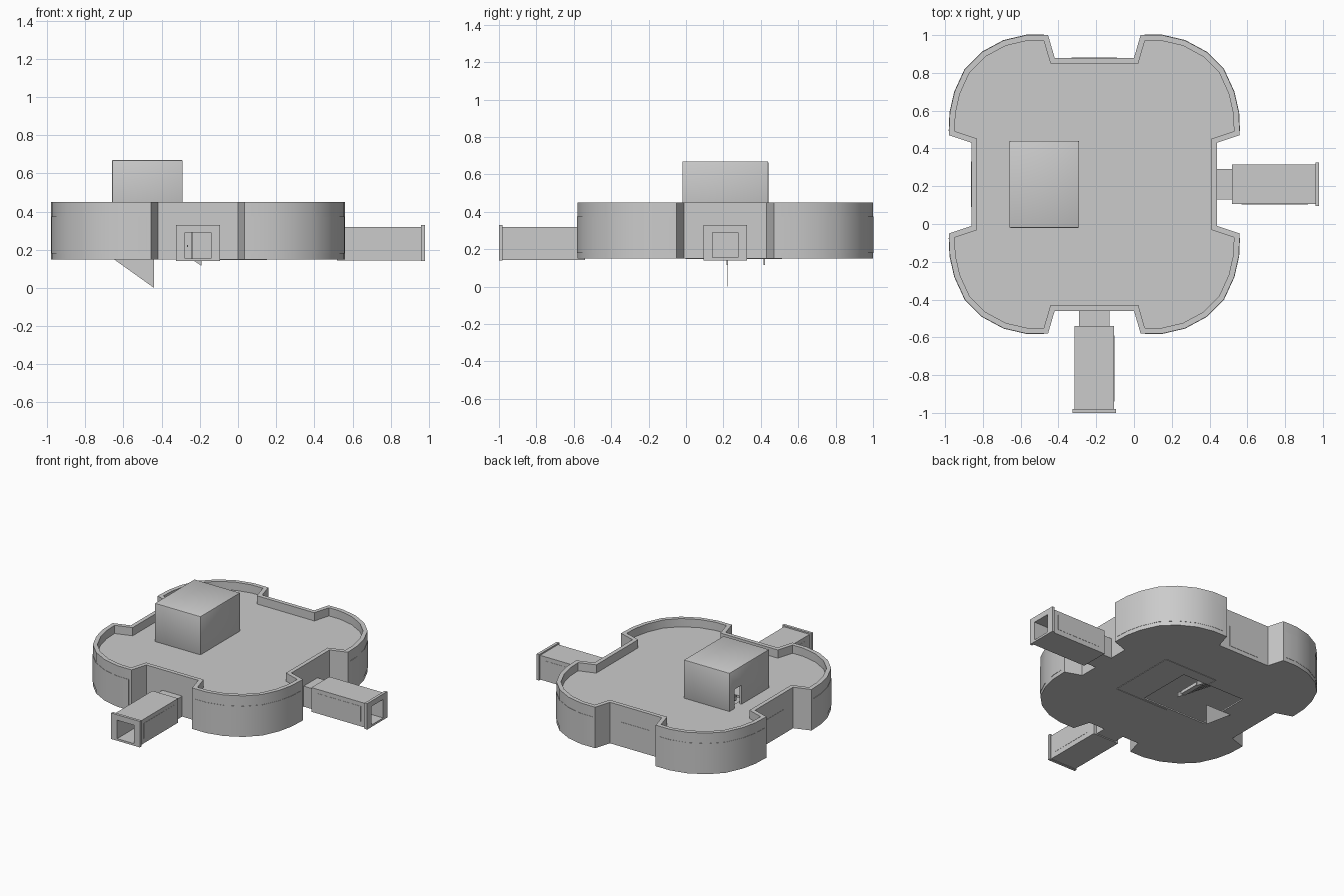
import bpy, bmesh, math
from mathutils import Vector, Matrix

if "Cube" in bpy.data.objects:
    bpy.data.objects.remove(bpy.data.objects["Cube"])

CX, CY = -0.21, 0.21          # centre of the main body
Z0, Z1, DECK = 0.15, 0.45, 0.39


def prism(name, pts, z0, z1, axis='Z'):
    """Extrude a 2D outline; axis 'Y' reads pts as x,z and z0,z1 as y."""
    bm = bmesh.new()
    put = (lambda a, b, h: (a, b, h)) if axis == 'Z' else (lambda a, b, h: (a, h, b))
    lo = [bm.verts.new(put(p[0], p[1], z0)) for p in pts]
    hi = [bm.verts.new(put(p[0], p[1], z1)) for p in pts]
    bm.faces.new(lo)
    bm.faces.new(hi)
    n = len(pts)
    for i in range(n):
        j = (i + 1) % n
        bm.faces.new((lo[i], lo[j], hi[j], hi[i]))
    bmesh.ops.recalc_face_normals(bm, faces=bm.faces)
    me = bpy.data.meshes.new(name)
    bm.to_mesh(me)
    bm.free()
    ob = bpy.data.objects.new(name, me)
    bpy.context.collection.objects.link(ob)
    return ob


def box(name, x0, x1, y0, y1, z0, z1):
    return prism(name, [(x0, y0), (x1, y0), (x1, y1), (x0, y1)], z0, z1)


def bake(ob):
    dg = bpy.context.evaluated_depsgraph_get()
    me = bpy.data.meshes.new_from_object(ob.evaluated_get(dg))
    ob.modifiers.clear()
    ob.data = me


def cut(ob, *cutters):
    for c in cutters:
        m = ob.modifiers.new("cut", 'BOOLEAN')
        m.operation, m.object, m.solver = 'DIFFERENCE', c, 'EXACT'
        bake(ob)
        bpy.data.objects.remove(c)


def offset(pts, d):
    """Mitred inward offset of a counter-clockwise outline."""
    out = []
    for i, p in enumerate(pts):
        p = Vector(p)
        a = (p - Vector(pts[i - 1])).normalized()
        b = (Vector(pts[(i + 1) % len(pts)]) - p).normalized()
        na, nb = Vector((-a.y, a.x)), Vector((-b.y, b.x))
        out.append(tuple(p + (na + nb) * d / (1 + na.dot(nb))))
    return out


def smooth(ob, angle=30):
    bpy.ops.object.select_all(action='DESELECT')
    ob.select_set(True)
    bpy.context.view_layer.objects.active = ob
    bpy.ops.object.shade_smooth_by_angle(angle=math.radians(angle))


# Four-lobed footprint from one mirrored quarter
Q = [(.65, .22), (.77, .26), (.765, .38), (.74, .49), (.685, .61),
     (.595, .70), (.48, .762), (.36, .79), (.245, .79), (.21, .67)]
outline = []
for sx, sy in ((1, 1), (-1, 1), (-1, -1), (1, -1)):
    q = [(CX + sx * x, CY + sy * y) for x, y in Q]
    outline += q if sx * sy > 0 else q[::-1]
inner = offset(outline, 0.03)

# Hollow body with parapet, floor opening, roof opening and two doorways
body = prism("main_body", outline, Z0, Z1)
cut(body,
    prism("c1", inner, DECK, 0.6),
    prism("c2", inner, 0.16, 0.375),
    box("c3", -.58, -.07, .02, .43, 0.1, 0.2),
    box("c4", -.62, -.33, .20, .42, 0.3, 0.43),
    box("c5", .35, .6, CY - .068, CY + .068, 0.163, 0.29),
    box("c6", CX - .068, CX + .068, -.6, -.35, 0.163, 0.29))
smooth(body)

# Curved window bands on the four lobes
w_out, w_in = offset(outline, -0.002), offset(outline, 0.01)
for k in range(4):
    a, b = w_out[k * 10 + 1:k * 10 + 9], w_in[k * 10 + 1:k * 10 + 9]
    for s in (a, b):              # pull the ends in from the lobe corners
        s[0] = tuple(Vector(s[0]).lerp(Vector(s[1]), 0.2))
        s[-1] = tuple(Vector(s[-1]).lerp(Vector(s[-2]), 0.2))
    smooth(prism("bay_window_%d" % k, a + b[::-1], 0.18, 0.375))

# Flat windows on the back and left walls
box("back_window", CX - .12, CX + .12, CY + .66, CY + .672, 0.18, 0.33)
box("left_window", CX - .652, CX - .64, CY - .12, CY + .12, 0.18, 0.33)

# Stair house on the roof, hollow with a doorway on the left
house = box("stair_house", -.66, -.29, -.02, .44, DECK - .005, .67)
m = house.modifiers.new("bevel", 'BEVEL')
m.width, m.segments = 0.006, 2
bake(house)
cut(house,
    box("c7", -.645, -.305, -.005, .425, 0.35, 0.655),
    box("c8", -.7, -.6, .30, .38, 0.36, 0.53))
smooth(house)


# Entrance corridor, built toward +x from the body centre line then turned
def corridor(name, reach, end, turn):
    neck = box(name + "_neck", reach - .02, reach + .085, -.08, .08, Z0, .30)
    tube = box(name + "_tube", reach + .08, end - .015, -.104, .104, .143, .32)
    frame = box(name + "_end_frame", end - .02, end, -.116, .116, .14, .33)
    parts = [neck, tube, frame]
    for p in parts:
        cut(p, box("c", reach - .1, end + .1, -.068, .068, .155, .29))
    parts.append(box(name + "_inner_door", reach - .015, reach - .005, -.068, .068, .155, .29))
    for s in (-1, 1):             # flush side windows
        y = sorted((s * .100, s * .1055))
        parts.append(box(name + "_side_window", reach + .13, end - .06, *y, .18, .29))
    for p in parts:
        p.data.transform(Matrix.Translation((CX, CY, 0)) @ Matrix.Rotation(turn, 4, 'Z'))


corridor("right_corridor", .65, 1.19, 0)
corridor("front_corridor", .67, 1.21, -math.pi / 2)
box("front_door_post", -.243, -.237, -.47, -.455, .155, .29)
box("front_door_handle", -.268, -.262, -.475, -.455, .215, .225)

# Outlined hatch in the underside
for y in (0.0, .51):
    box("hatch_trim", -.28, .15, y - .003, y + .003, .147, .152)
for x in (-.28, .15):
    y0 = .43 if x < 0 else 0
    box("hatch_trim", x - .003, x + .003, y0, .51, .147, .152)

# Stair flight with stringers rising to the roof
N = 10
X0, X1, S0, S1 = -.22, -.56, .15, .39
dx, dz = (X1 - X0) / N, (S1 - S0) / N
for i in range(N):
    x, z = X0 + dx * i, S0 + dz * (i + 1)
    box("stair_step", x + dx, x, .225, .415, z - dz, z)
for y in (.217, .415):
    prism("stair_stringer", [(X0 + .03, .115), (X0 + .03, .15), (X1, .40), (X1, .36)],
          y, y + .008, 'Y')

# Triangular panel hanging under the stairs
prism("stair_side_panel", [(-.65, .15), (-.44, 0), (-.44, .15)], .218, .222, 'Y')
